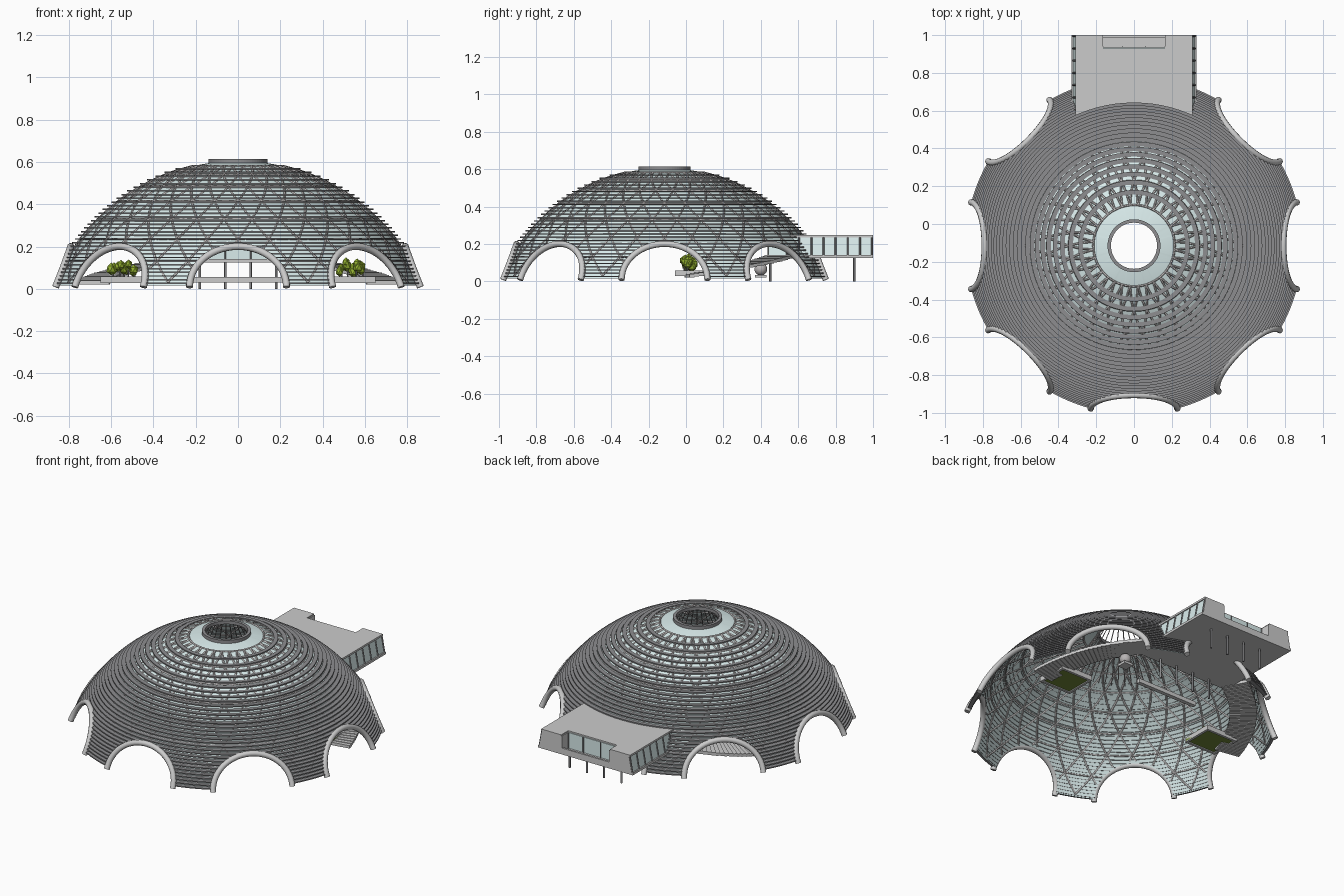
import bpy, bmesh, random
from math import sin, cos, asin, sqrt, pi, radians, tau

if "Cube" in bpy.data.objects:
    bpy.data.objects.remove(bpy.data.objects["Cube"])

random.seed(4)
CY = -0.115                 # dome centre in y
R, C = 0.94, -0.335         # sphere radius and centre height
AW, AH = 0.225, 0.20        # arch half width and height


def mat(name, *rgb):
    m = bpy.data.materials.new(name)
    m.diffuse_color = (*rgb, 1)
    m.use_nodes = True
    m.node_tree.nodes["Principled BSDF"].inputs["Base Color"].default_value = m.diffuse_color
    return m


GLASS = mat("glass", 0.70, 0.84, 0.84)
DARK = mat("dark_metal", 0.27, 0.27, 0.28)
STEEL = mat("steel", 0.48, 0.46, 0.46)
LEAF = mat("leaf", 0.30, 0.45, 0.03)
SOIL = mat("grass", 0.16, 0.24, 0.04)
CONC = mat("concrete", 0.58, 0.58, 0.58)


def rad(z):
    return sqrt(max(R * R - (z - C) ** 2, 0))


def pol(r, a, z):
    return (r * cos(a), CY + r * sin(a), z)


def arch_half(z):
    return asin(AW * sqrt(1 - (z / AH) ** 2) / rad(z)) if z < AH else 0


def in_arch(a, z):
    off = (a + pi / 8) % (pi / 4) - pi / 8
    return abs(off) < arch_half(z)


def finish(bm, name, m, recalc=True):
    if recalc:
        bmesh.ops.recalc_face_normals(bm, faces=bm.faces)
    me = bpy.data.meshes.new(name)
    bm.to_mesh(me)
    bm.free()
    ob = bpy.data.objects.new(name, me)
    me.materials.append(m)
    bpy.context.collection.objects.link(ob)
    return ob


def arc_plate(bm, r0, r1, z0, z1, a0, a1, n):
    """Rectangular section swept round the dome axis."""
    rows = []
    for i in range(n + 1):
        a = a0 + (a1 - a0) * i / n
        rows.append([bm.verts.new(pol(r, a, z)) for r, z in
                     ((r0, z0), (r1, z0), (r1, z1), (r0, z1))])
    for p, q in zip(rows, rows[1:]):
        for j in range(4):
            bm.faces.new((p[j], q[j], q[(j + 1) % 4], p[(j + 1) % 4]))
    if a1 - a0 < tau - 0.01:
        bm.faces.new(rows[0])
        bm.faces.new(rows[-1])


def prism(name, pts, y0, y1, m):
    """xz outline extruded along y."""
    bm = bmesh.new()
    a = [bm.verts.new((x, y0, z)) for x, z in pts]
    b = [bm.verts.new((x, y1, z)) for x, z in pts]
    bm.faces.new(a)
    bm.faces.new(b)
    for i in range(len(a)):
        j = (i + 1) % len(a)
        bm.faces.new((a[i], a[j], b[j], b[i]))
    return finish(bm, name, m)


def box(name, x0, x1, y0, y1, z0, z1, m):
    return prism(name, [(x0, z0), (x1, z0), (x1, z1), (x0, z1)], y0, y1, m)


def tubes(name, paths, radius, m, res=0):
    cu = bpy.data.curves.new(name, 'CURVE')
    cu.dimensions = '3D'
    cu.bevel_depth, cu.bevel_resolution, cu.use_fill_caps = radius, res, True
    for path in paths:
        s = cu.splines.new('POLY')
        s.points.add(len(path) - 1)
        for p, co in zip(s.points, path):
            p.co = (*co, 1)
    cu.materials.append(m)
    ob = bpy.data.objects.new(name, cu)
    bpy.context.collection.objects.link(ob)
    return ob


# glass shell with eight arched openings
bm = bmesh.new()
cols = []
for k in range(8):
    base = k * pi / 4
    for i in range(21):
        f = pi * (1 - i / 20)
        z = max(AH * sin(f), 0.015)
        cols.append((base + asin(AW * cos(f) / rad(z)), z))
    h = arch_half(0)
    cols += [(base + h + (pi / 4 - 2 * h) * t / 4, 0.015) for t in (1, 2, 3)]
N = 16
e1 = asin((0.597 - C) / R)
grid = []
for a, z in cols:
    e0 = asin((z - C) / R)
    es = [e0 + (e1 - e0) * j / N for j in range(N + 1)]
    grid.append([bm.verts.new(pol(R * cos(e), a, C + R * sin(e))) for e in es])
for i in range(len(grid)):
    p, q = grid[i], grid[(i + 1) % len(grid)]
    for j in range(N):
        bm.faces.new((p[j], q[j], q[j + 1], p[j + 1])).smooth = True
finish(bm, "glass_shell", GLASS, False)

# horizontal louvres, interrupted by the arches
bm = bmesh.new()
z = 0.022
while z < 0.582:
    r, h = rad(z), arch_half(z)
    if h:
        for k in range(8):
            arc_plate(bm, r - 0.002, r + 0.022, z, z + 0.007,
                      k * pi / 4 + h, (k + 1) * pi / 4 - h, 10)
    else:
        arc_plate(bm, r - 0.002, r + 0.022, z, z + 0.007, 0, tau, 96)
    z += 0.0175
finish(bm, "louvres", DARK)

# crown ring round the open top, with radial ribs
bm = bmesh.new()
arc_plate(bm, 0.122, 0.14, 0.595, 0.615, 0, tau, 64)
finish(bm, "crown_ring", DARK)
tubes("crown_ribs", [[pol(0.13, tau * i / 40, 0.602), pol(0.25, tau * i / 40, rad(0.25) + C + 0.006)]
                     for i in range(40)], 0.003, STEEL)

# triangulated lattice on the shell
levels = [0.03, 0.13, 0.235, 0.33, 0.415, 0.485, 0.54, 0.58]
paths = []


def strut(a0, z0, a1, z1):
    pts = []
    for i in range(9):
        t = i / 8
        a, zz = a0 + (a1 - a0) * t, z0 + (z1 - z0) * t
        if not in_arch(a, zz):
            pts.append(pol(rad(zz), a, zz))
    if len(pts) > 1:
        paths.append(pts if len(pts) < 9 else pts[::4])


step = tau / 32
for j, z in enumerate(levels):
    for i in range(32):
        a = (i + 0.5 * (j % 2)) * step
        if j:
            strut(a, z, a + step, z)
        if j < len(levels) - 1:
            strut(a, z, a + step / 2, levels[j + 1])
            strut(a, z, a - step / 2, levels[j + 1])
tubes("lattice", paths, 0.006, STEEL)

# arch rims
rims = []
for k in range(8):
    rim = []
    for i in range(29):
        f = pi * i / 28
        z = 0.008 + (AH - 0.008) * sin(f)
        rim.append(pol(rad(z) + 0.018, k * pi / 4 + asin(AW * cos(f) / rad(z)), z))
    rims.append(rim)
tubes("arch_rims", rims, 0.017, CONC, 2)

# rear pavilion: glass body, floor, notched roof, end walls
slope = [(-0.322, 0.138), (0.322, 0.138), (0.303, 0.238), (-0.303, 0.238)]
prism("pavilion_glass", slope, 0.44, 0.935, GLASS)
box("pavilion_floor", -0.33, 0.33, 0.42, 1.0, 0.125, 0.14, CONC)
box("pavilion_roof", -0.31, 0.31, 0.44, 0.93, 0.235, 0.247, CONC)
box("balcony_parapet", -0.17, 0.17, 0.988, 1.0, 0.14, 0.165, CONC)
for s, side in ((-1, "left"), (1, "right")):
    wing = [(s * 0.17, 0.138), (s * 0.322, 0.138), (s * 0.303, 0.238), (s * 0.17, 0.238)]
    prism(side + "_wing_glass", wing, 0.935, 0.99, GLASS)
    prism(side + "_wing_wall", wing, 0.988, 1.0, CONC)
    box(side + "_wing_cheek", s * 0.165, s * 0.175, 0.93, 1.0, 0.14, 0.24, CONC)
    box(side + "_wing_roof", s * 0.17, s * 0.31, 0.93, 1.0, 0.235, 0.247, CONC)
    tubes(side + "_mullions", [[(s * 0.325, y, 0.138), (s * 0.306, y, 0.24)]
                               for y in [0.995 - 0.065 * i for i in range(8)]], 0.005, DARK)
tubes("window_mullions", [[(x, y, 0.138), (x, y, 0.238)] for y in (0.44, 0.937)
                          for x in (-0.165, -0.06, 0.06, 0.165)], 0.004, DARK)
tubes("columns", [[(x, y, 0), (x, y, 0.13)] for y in (0.45, 0.9)
                  for x in (-0.18, -0.06, 0.06, 0.18)], 0.006, DARK, 2)
box("low_bench", -0.21, 0.21, 0.275, 0.30, 0.03, 0.055, CONC)

# curved stairs, planters and trees, on both sides
for s, side in ((1, "right"), (-1, "left")):
    bm = bmesh.new()
    n = 28
    for i in range(n):
        a0, a1 = (radians(10 + 52 * t / n) for t in (i, i + 1))
        zt = 0.035 + 0.105 * (i + 1) / n
        arc_plate(bm, 0.62, 0.775, zt - 0.018, zt, a0, a1, 1)
    for v in bm.verts:
        v.co.x *= s
    finish(bm, side + "_stairs", CONC)

    x0, x1 = 0.43, 0.65
    for nm, b in (("front", (x0, x1, -0.06, -0.045)), ("back", (x0, x1, 0.125, 0.14)),
                  ("inner", (x0, x0 + 0.015, -0.06, 0.14)), ("outer", (x1 - 0.015, x1, -0.06, 0.14))):
        box(f"{side}_planter_{nm}", s * b[0], s * b[1], b[2], b[3], 0.028, 0.058, CONC)
    box(side + "_planter_bed", s * x0, s * x1, -0.05, 0.13, 0.034, 0.05, SOIL)

    trunks = []
    bm = bmesh.new()
    for x, y, z in ((0.49, 0.0, 0.09), (0.52, 0.02, 0.115), (0.56, -0.01, 0.11),
                    (0.59, 0.01, 0.10), (0.54, 0.03, 0.085)):
        trunks.append([(s * x, y, 0.045), (s * x, y, z)])
        for _ in range(2):
            r = random.uniform(0.018, 0.026)
            ret = bmesh.ops.create_icosphere(bm, subdivisions=1, radius=r)
            d = [random.uniform(-0.012, 0.012) for _ in range(3)]
            for v in ret["verts"]:
                v.co.z *= 1.2
                v.co += type(v.co)((s * x + d[0], y + d[1], z + d[2]))
    finish(bm, side + "_foliage", LEAF)
    tubes(side + "_trunks", trunks, 0.004, DARK)

# globe on a plinth under the right stair
bm = bmesh.new()
bmesh.ops.create_uvsphere(bm, u_segments=20, v_segments=12, radius=0.034)
for v in bm.verts:
    v.co += type(v.co)((0.40, 0.40, 0.065))
for f in bm.faces:
    f.smooth = True
finish(bm, "globe", STEEL)
box("globe_plinth", 0.37, 0.43, 0.37, 0.43, 0.02, 0.035, CONC)
